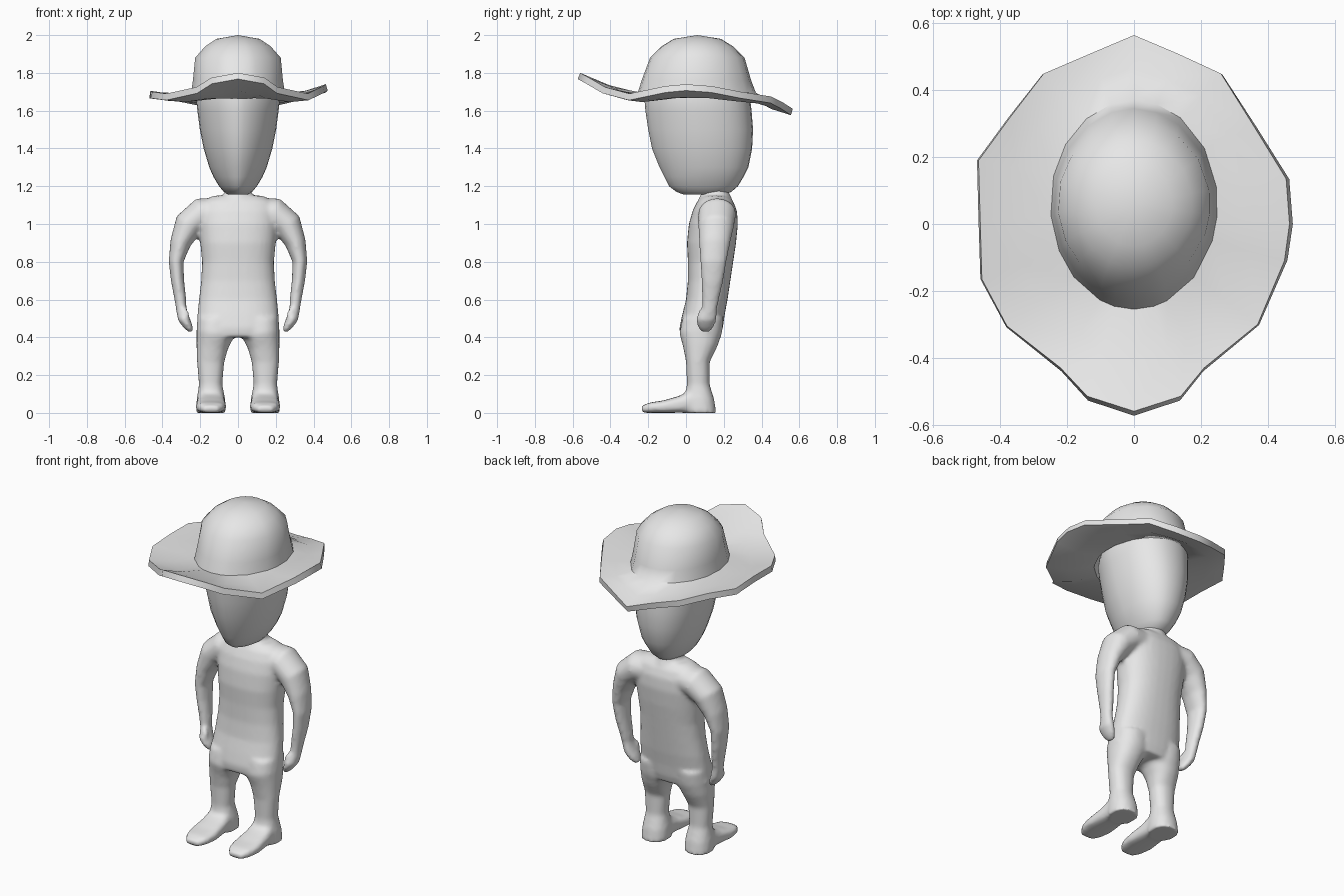
import bpy, bmesh, math
from mathutils import Vector

grey = bpy.data.materials.new("plain grey")
grey.diffuse_color = (0.8, 0.8, 0.8, 1)
X, Y = Vector((1, 0, 0)), Vector((0, 1, 0))


def spow(v, e):
    return math.copysign(abs(v) ** e, v)


def tube(bm, secs, hold=Y, front=1.0, back=1.0, n=32):
    """Closed loft through (x, y, z, radius across, radius along hold)."""
    pts = [Vector(s[:3]) for s in secs]
    rings = []
    for i, s in enumerate(secs):
        t = pts[min(i + 1, len(pts) - 1)] - pts[max(i - 1, 0)]
        t -= hold * t.dot(hold)
        perp = hold.cross(t.normalized())
        ring = []
        for k in range(n):
            a = 2 * math.pi * k / n
            e = front if math.sin(a) < 0 else back
            p = pts[i] + perp * s[3] * spow(math.cos(a), e) + hold * s[4] * spow(math.sin(a), e)
            ring.append(bm.verts.new(p))
        rings.append(ring)
    faces = [bm.faces.new(rings[0]), bm.faces.new(rings[-1])]
    for a, b in zip(rings, rings[1:]):
        for k in range(n):
            faces.append(bm.faces.new((a[k], a[(k + 1) % n], b[(k + 1) % n], b[k])))
    bmesh.ops.recalc_face_normals(bm, faces=faces)


def level(x, z, rx, yf, yb):
    """Horizontal section from its front and back y."""
    return (x, (yf + yb) / 2, z, rx, (yb - yf) / 2)


def finish(bm, name):
    me = bpy.data.meshes.new(name)
    bm.to_mesh(me)
    bm.free()
    me.materials.append(grey)
    for p in me.polygons:
        p.use_smooth = True
    ob = bpy.data.objects.new(name, me)
    bpy.context.collection.objects.link(ob)
    return ob


# Body: torso and neck
bm = bmesh.new()
tube(bm, [level(0, z, rx, f, b) for z, rx, f, b in (
    (0.40, 0.20, -0.03, 0.18), (0.45, 0.215, -0.035, 0.195), (0.52, 0.215, -0.02, 0.205),
    (0.60, 0.207, 0.00, 0.22), (0.70, 0.195, 0.01, 0.235), (0.80, 0.19, 0.01, 0.25),
    (0.90, 0.20, 0.005, 0.265), (1.00, 0.21, 0.015, 0.275), (1.07, 0.21, 0.035, 0.27),
    (1.12, 0.19, 0.06, 0.25), (1.15, 0.13, 0.09, 0.22))], front=0.85, back=0.85)
tube(bm, [level(0, z, r, 0.155 - r, 0.155 + r) for z, r in
          ((1.08, 0.09), (1.14, 0.085), (1.17, 0.07), (1.24, 0.075))])

for s in (-1, 1):
    # Arms with mitten hands and thumbs
    tube(bm, [(s * x, y, z, a, b) for x, y, z, a, b in (
        (0.10, 0.165, 1.06, 0.08, 0.09), (0.19, 0.165, 1.055, 0.085, 0.10),
        (0.262, 0.16, 0.995, 0.078, 0.095), (0.305, 0.152, 0.90, 0.055, 0.082),
        (0.328, 0.145, 0.80, 0.039, 0.07), (0.32, 0.14, 0.70, 0.035, 0.058),
        (0.305, 0.13, 0.60, 0.031, 0.045), (0.30, 0.125, 0.55, 0.028, 0.04),
        (0.288, 0.108, 0.50, 0.031, 0.055), (0.265, 0.105, 0.46, 0.024, 0.045),
        (0.245, 0.105, 0.43, 0.012, 0.025))])
    tube(bm, [(s * 0.295, 0.10, 0.555, 0.018, 0.02), (s * 0.278, 0.08, 0.53, 0.018, 0.018),
              (s * 0.262, 0.072, 0.505, 0.01, 0.01)], n=12)
    # Legs
    tube(bm, [level(s * x, z, r, f, b) for x, z, r, f, b in (
        (0.115, 0.50, 0.10, -0.02, 0.20), (0.12, 0.42, 0.10, -0.035, 0.19),
        (0.137, 0.35, 0.084, -0.015, 0.165), (0.145, 0.27, 0.072, 0.0, 0.125),
        (0.145, 0.15, 0.062, 0.005, 0.125), (0.143, 0.07, 0.076, -0.01, 0.15),
        (0.143, 0.0, 0.08, -0.01, 0.16))], front=0.9, back=0.9)
    # Feet
    tube(bm, [(s * 0.143, y, h / 2, h / 2, r) for y, h, r in (
        (0.12, 0.08, 0.065), (0.05, 0.13, 0.07), (-0.03, 0.09, 0.075), (-0.12, 0.065, 0.082),
        (-0.19, 0.055, 0.07), (-0.235, 0.035, 0.04))], hold=X, front=0.65, back=0.65)

body = finish(bm, "body")
m = body.modifiers.new("fuse", 'REMESH')
m.mode, m.voxel_size, m.use_smooth_shade = 'VOXEL', 0.012, True
m = body.modifiers.new("soften", 'SMOOTH')
m.factor, m.iterations = 0.5, 5

# Head: narrow chin, ridge down the middle of the face
bm = bmesh.new()
tube(bm, [level(0, z, rx, f, b) for z, rx, f, b in (
    (1.155, 0.05, -0.01, 0.20), (1.17, 0.075, -0.05, 0.24), (1.20, 0.10, -0.09, 0.275),
    (1.25, 0.13, -0.115, 0.305), (1.30, 0.152, -0.14, 0.33), (1.40, 0.182, -0.18, 0.35),
    (1.50, 0.202, -0.20, 0.355), (1.60, 0.215, -0.215, 0.347), (1.66, 0.222, -0.22, 0.34),
    (1.73, 0.21, -0.21, 0.33))], front=1.15, back=0.9)
head = finish(bm, "head")

# Hat: brim outline (x, y, z), clockwise from the back
outline = [
    (0, 0.565, 1.61), (0.13, 0.51, 1.645), (0.26, 0.45, 1.675), (0.36, 0.29, 1.70),
    (0.455, 0.135, 1.73), (0.465, 0, 1.74), (0.45, -0.11, 1.73), (0.37, -0.30, 1.69),
    (0.21, -0.43, 1.725), (0.14, -0.515, 1.775), (0, -0.56, 1.80), (-0.14, -0.515, 1.775),
    (-0.22, -0.43, 1.725), (-0.38, -0.305, 1.69), (-0.455, -0.165, 1.70), (-0.46, 0.01, 1.705),
    (-0.465, 0.19, 1.70), (-0.37, 0.32, 1.695), (-0.27, 0.45, 1.675), (-0.13, 0.51, 1.645)]
crown = [(1.695, 0.25, -0.255, 0.37), (1.76, 0.24, -0.235, 0.345), (1.88, 0.228, -0.19, 0.31),
         (1.94, 0.175, -0.13, 0.25), (1.98, 0.115, -0.065, 0.185)]
bm = bmesh.new()
rings = [[Vector(p) for p in outline]]
for z, rx, f, b in crown:
    ring = []
    for x, y, _ in outline:
        a = math.atan2(y - 0.06, x)
        ry = b - 0.06 if y > 0.06 else 0.06 - f
        ring.append(Vector((rx * math.cos(a), 0.06 + ry * math.sin(a), z)))
    rings.append(ring)
rings.insert(1, [o.lerp(i, 0.5) - Vector((0, 0, 0.012)) for o, i in zip(rings[0], rings[1])])
rings = [[bm.verts.new(p) for p in r] for r in rings]
top = bm.verts.new((0, 0.06, 2.0))
n = len(outline)
for a, b in zip(rings, rings[1:]):
    for k in range(n):
        bm.faces.new((a[(k + 1) % n], a[k], b[k], b[(k + 1) % n]))
for k in range(n):
    bm.faces.new((rings[-1][(k + 1) % n], rings[-1][k], top))
bmesh.ops.recalc_face_normals(bm, faces=bm.faces)
bm.normal_update()
if sum(f.normal.z for f in bm.faces) < 0:
    bmesh.ops.reverse_faces(bm, faces=bm.faces)
# Give the felt its thickness, inwards and down
hat = finish(bm, "hat")
m = hat.modifiers.new("felt", 'SOLIDIFY')
m.thickness, m.offset = 0.035, -1
bpy.ops.object.select_all(action='DESELECT')
hat.select_set(True)
bpy.context.view_layer.objects.active = hat
bpy.ops.object.modifier_apply(modifier="felt")
bpy.ops.object.shade_smooth_by_angle(angle=math.radians(50))
